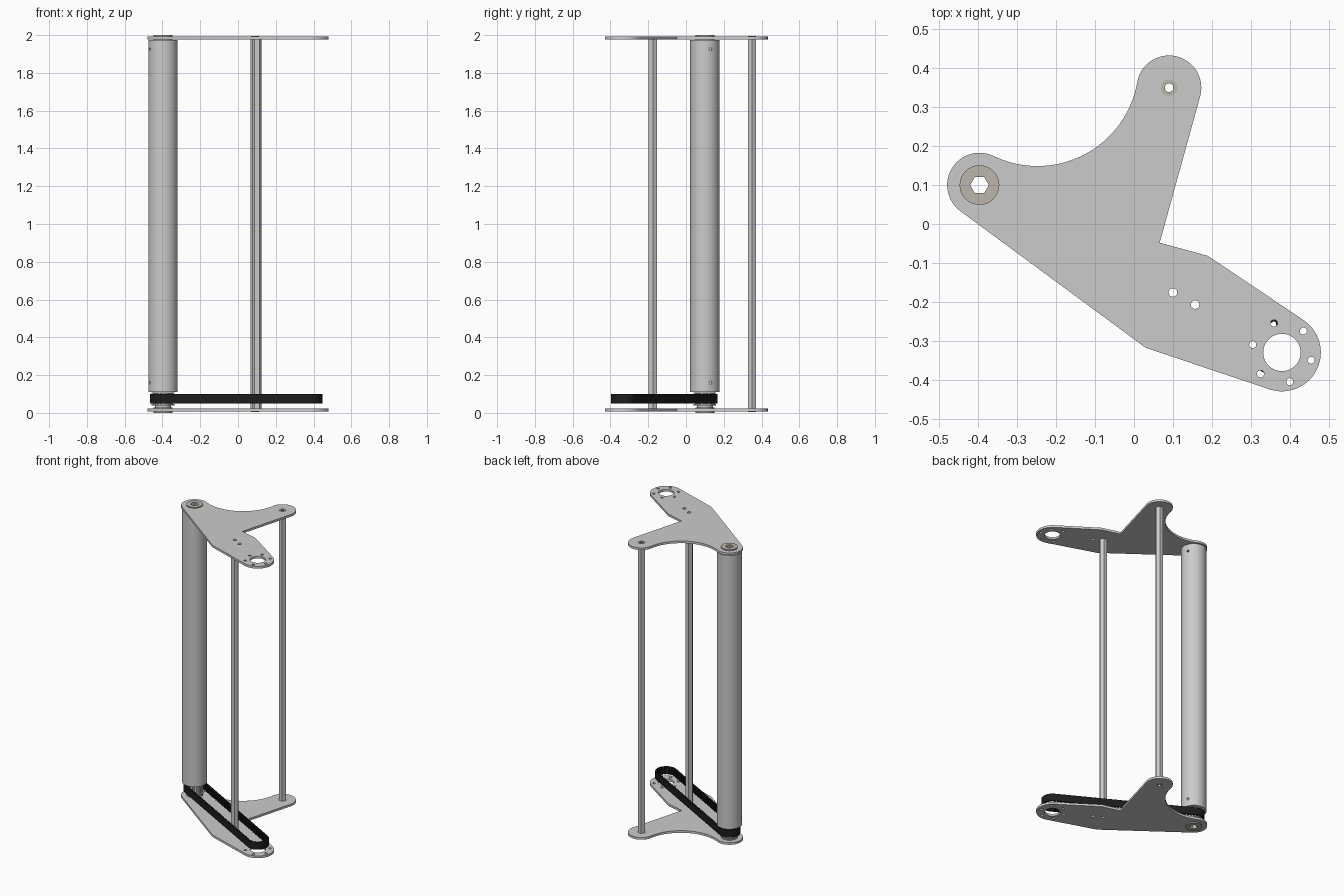
import bpy, bmesh, math
from math import sin, cos, pi, radians, atan2, degrees
from mathutils import Vector

if "Cube" in bpy.data.objects:
    bpy.data.objects.remove(bpy.data.objects["Cube"])

A, B, C = Vector((-0.397, 0.1)), Vector((0.09, 0.35)), Vector((0.38, -0.33))
D = Vector((0.1, -0.176))


def material(name, col):
    m = bpy.data.materials.new(name)
    m.diffuse_color = (*col, 1)
    m.use_nodes = True
    m.node_tree.nodes["Principled BSDF"].inputs["Base Color"].default_value = m.diffuse_color
    return m


black = material("rubber", (0.012, 0.012, 0.012))
bronze = material("bearing_metal", (0.5, 0.46, 0.41))


def arc(c, r, a0, a1, n=24):
    return [(c[0] + r * cos(radians(a0 + (a1 - a0) * i / n)),
             c[1] + r * sin(radians(a0 + (a1 - a0) * i / n))) for i in range(n + 1)]


def ring(c, r, n=40, rot=0):
    return arc(c, r, rot, rot + 360, n)[:-1]


def extrude(name, loops, z0, z1, mat=None):
    """Solid from an outline plus hole loops, between two heights."""
    cu = bpy.data.curves.new(name, 'CURVE')
    cu.dimensions = '2D'
    cu.fill_mode = 'BOTH'
    cu.extrude = (z1 - z0) / 2
    for pts in loops:
        s = cu.splines.new('POLY')
        s.points.add(len(pts) - 1)
        for p, q in zip(s.points, pts):
            p.co = (q[0], q[1], 0, 1)
        s.use_cyclic_u = True
    tmp = bpy.data.objects.new(name + "_curve", cu)
    bpy.context.collection.objects.link(tmp)
    dg = bpy.context.evaluated_depsgraph_get()
    me = bpy.data.meshes.new_from_object(tmp.evaluated_get(dg))
    bpy.data.objects.remove(tmp)
    bm = bmesh.new()
    bm.from_mesh(me)
    bmesh.ops.remove_doubles(bm, verts=bm.verts, dist=1e-5)
    bmesh.ops.translate(bm, verts=bm.verts, vec=(0, 0, (z0 + z1) / 2))
    bmesh.ops.recalc_face_normals(bm, faces=bm.faces)
    bm.to_mesh(me)
    bm.free()
    me.materials.clear()
    if mat:
        me.materials.append(mat)
    o = bpy.data.objects.new(name, me)
    bpy.context.collection.objects.link(o)
    smooth(o)
    return o


def smooth(o):
    bpy.ops.object.select_all(action='DESELECT')
    o.select_set(True)
    bpy.context.view_layer.objects.active = o
    bpy.ops.object.shade_smooth_by_angle(angle=radians(25))


# Plate outline: three rounded lobes, one concave arc tangent to two of them
R, lobe = 0.26, 0.083
ab = B - A
h = math.sqrt((R + lobe) ** 2 - (ab.length / 2) ** 2)
O = (A + B) / 2 + Vector((-ab.y, ab.x)).normalized() * h


def ang(v):
    return degrees(atan2(v.y, v.x))


outline = (arc(A, lobe, ang(O - A), 233.4) + [(0.03, -0.318)]
           + arc(C, 0.1, 251.4 - 360, 56) + [(0.19, -0.082), (0.066, -0.048)]
           + arc(B, lobe, -15.7, ang(O - B))
           + arc(O, R, ang(B - O), ang(A - O), 40)[1:-1])
holes = [ring(A, 0.051), ring(B, 0.021), ring(C, 0.048),
         ring(D, 0.011, 24), ring((0.157, -0.207), 0.011, 24)]
holes += [ring(C + 0.0777 * Vector((cos(radians(a)), sin(radians(a)))), 0.009, 24)
          for a in range(45, 405, 60)]
hexbore = ring(A, 0.024, 6)

# Plates, bearings and bushings at both ends
for end, flip in (("bottom", False), ("top", True)):
    def part(name, loops, z0, z1, mat=None):
        a, b = (2 - z1, 2 - z0) if flip else (z0, z1)
        return extrude(end + "_" + name, loops, a, b, mat)
    part("plate", [outline] + holes, 0.007, 0.022)
    part("bearing", [ring(A, 0.051), hexbore], 0.0, 0.028, bronze)
    part("bushing", [ring(B, 0.021), ring(B, 0.011)], 0.004, 0.022, bronze)

# Roller tube with hubs and set-screw holes
z0, z1 = 0.11, 1.973
roller = extrude("roller_tube", [ring(A, 0.078, 64), ring(A, 0.07, 64)], z0, z1)
for i, z in enumerate((0.16, 1.925)):
    bpy.ops.mesh.primitive_cylinder_add(vertices=20, radius=0.008, depth=0.3,
                                        location=(A.x, A.y, z),
                                        rotation=(0, pi / 2, radians(23)))
    cutter = bpy.context.object
    mod = roller.modifiers.new("hole", 'BOOLEAN')
    mod.operation = 'DIFFERENCE'
    mod.solver = 'EXACT'
    mod.object = cutter
    bpy.context.view_layer.objects.active = roller
    bpy.ops.object.modifier_apply(modifier=mod.name)
    bpy.data.objects.remove(cutter)
smooth(roller)
extrude("lower_hub", [ring(A, 0.07, 64), hexbore], z0 + 0.003, z0 + 0.035)
extrude("upper_hub", [ring(A, 0.07, 64), hexbore], z1 - 0.035, z1 - 0.003)

# Spacer and toothed pulley
extrude("spacer", [ring(A, 0.042), hexbore], 0.028, 0.04)
teeth = []
for i in range(19):
    for f, r in ((0.0, 0.053), (0.4, 0.053), (0.5, 0.047), (0.9, 0.047)):
        a = 2 * pi * (i + f) / 19
        teeth.append((A.x + r * cos(a), A.y + r * sin(a)))
extrude("pulley", [teeth, hexbore], 0.046, 0.102)
for n, z in (("lower", 0.04), ("upper", 0.102)):
    extrude(n + "_pulley_flange", [ring(A, 0.06), hexbore], z, z + 0.006)

# Toothed belt around the pulley axis and the motor axis
axis = C - A
L, pr = axis.length, 0.06
u = axis.normalized()
v = Vector((-u.y, u.x))
total = 2 * L + 2 * pi * pr


def belt_point(s, r):
    s %= total
    if s < L:
        return A + u * s - v * r
    s -= L
    if s < pi * pr:
        t = s / pr
        return C + r * (u * sin(t) - v * cos(t))
    s -= pi * pr
    if s < L:
        return C - u * s + v * r
    t = (s - L) / pr
    return A + r * (v * cos(t) - u * sin(t))


N = 108
inner, outer = [], []
for i in range(N):
    for f, r in ((0, 0.054), (0.4, 0.054), (0.5, 0.06), (0.9, 0.06)):
        s = (i + f) * total / N
        inner.append(belt_point(s, r))
        outer.append(belt_point(s, 0.068))
extrude("drive_belt", [outer, inner], 0.05, 0.1, black)

# Hexagonal hollow standoff rods
for name, c in (("rear_standoff", B), ("front_standoff", D)):
    extrude(name, [ring(c, 0.025, 6), ring(c, 0.011, 24)], 0.022, 1.978)
